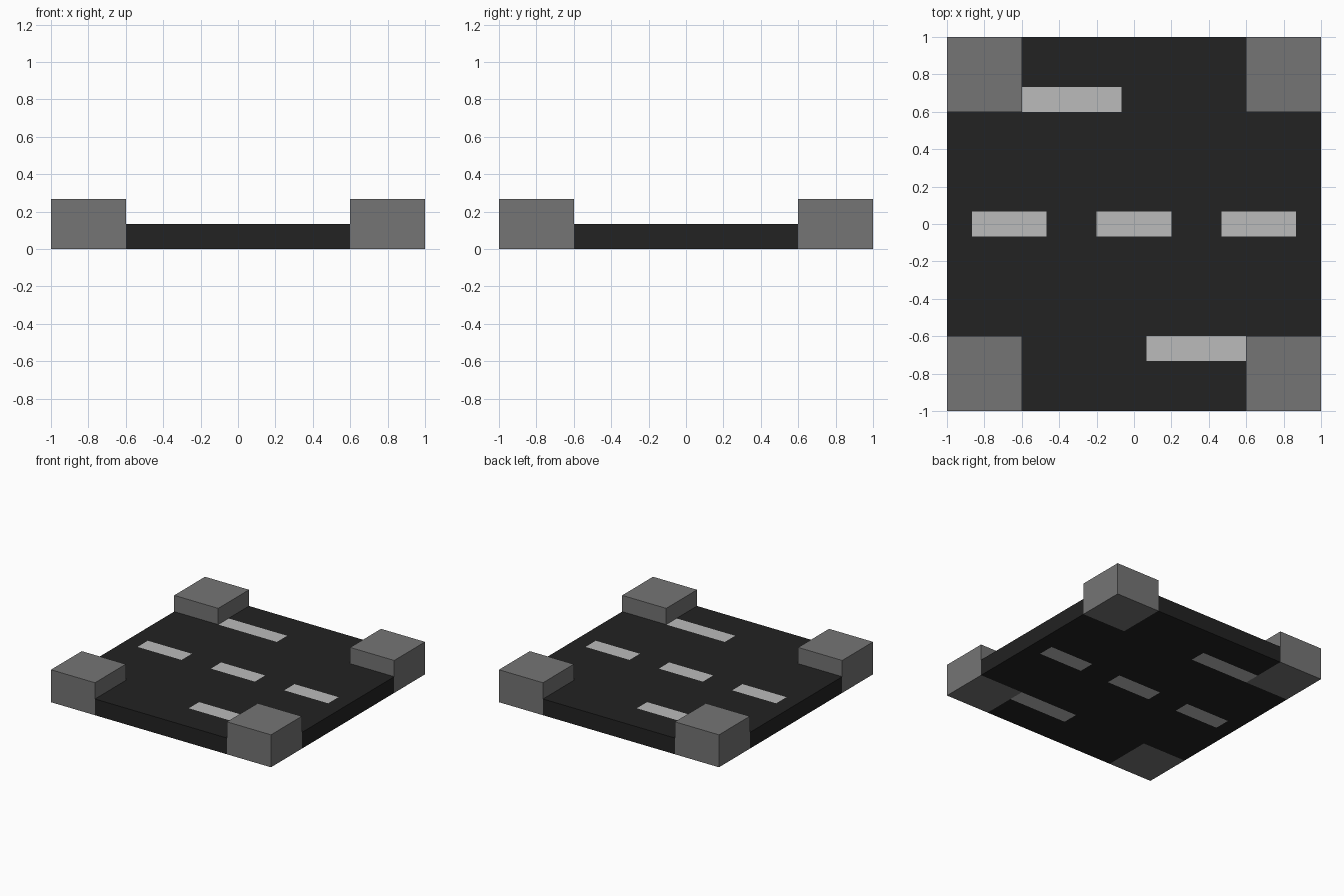
import bpy
import bmesh
from mathutils import Vector

if "Cube" in bpy.data.objects:
    bpy.data.objects.remove(bpy.data.objects["Cube"])

U = 1 / 15            # block unit: the tile is 30 units wide
ROAD_H, BLOCK_H = 2 * U, 4 * U


def material(name, srgb):
    lin = ((srgb / 255 + 0.055) / 1.055) ** 2.4
    m = bpy.data.materials.new(name)
    m.diffuse_color = (lin, lin, lin, 1)
    m.use_nodes = True
    m.node_tree.nodes["Principled BSDF"].inputs["Base Color"].default_value = m.diffuse_color
    return m


asphalt = material("asphalt_black", 0x22)
paint = material("line_light_grey", 0xBB)
concrete = material("pavement_grey", 0x75)


def finish(bm, name, mats):
    bmesh.ops.recalc_face_normals(bm, faces=bm.faces)
    mesh = bpy.data.meshes.new(name)
    bm.to_mesh(mesh)
    bm.free()
    for m in mats:
        mesh.materials.append(m)
    ob = bpy.data.objects.new(name, mesh)
    bpy.context.collection.objects.link(ob)


# Crossroad slab: plus-shaped outline, extruded upwards
bm = bmesh.new()
outline = [(1, -.6), (1, .6), (.6, .6), (.6, 1), (-.6, 1), (-.6, .6),
           (-1, .6), (-1, -.6), (-.6, -.6), (-.6, -1), (.6, -1), (.6, -.6)]
base = bm.faces.new([bm.verts.new((x, y, 0)) for x, y in outline])
top = bmesh.ops.extrude_face_region(bm, geom=[base], use_keep_orig=True)["geom"]
bmesh.ops.translate(bm, vec=(0, 0, ROAD_H),
                    verts=[v for v in top if isinstance(v, bmesh.types.BMVert)])
bmesh.ops.recalc_face_normals(bm, faces=bm.faces)

# Lane markings, in block units: x0, x1, y0, y1 (flush on top and underside)
stripes = [(-13, -7, -1, 1), (-3, 3, -1, 1), (7, 13, -1, 1),
           (-9, -1, 9, 11), (1, 9, -11, -9)]
cuts = [(Vector((1, 0, 0)), v) for v in sorted({v for s in stripes for v in s[:2]})]
cuts += [(Vector((0, 1, 0)), v) for v in sorted({v for s in stripes for v in s[2:]})]
for axis, v in cuts:
    bmesh.ops.bisect_plane(bm, geom=bm.verts[:] + bm.edges[:] + bm.faces[:],
                           dist=1e-5, plane_co=axis * v * U, plane_no=axis)
for f in bm.faces:
    c = f.calc_center_median() / U
    if abs(f.normal.z) > .5 and any(a < c.x < b and d < c.y < e for a, b, d, e in stripes):
        f.material_index = 1

# Drop slab walls hidden against the corner blocks, then tidy the cut lines
hidden = [f for f in bm.faces if abs(f.normal.z) < .5
          and max(abs(f.calc_center_median().x), abs(f.calc_center_median().y)) < .99]
bmesh.ops.delete(bm, geom=hidden, context='FACES')
bmesh.ops.dissolve_limit(bm, angle_limit=.01, verts=bm.verts[:], edges=bm.edges[:],
                         delimit={'MATERIAL'})
bmesh.ops.triangulate(bm, faces=bm.faces[:])
finish(bm, "road_slab", [asphalt, paint])

# Raised pavement corners
for sy, row in ((-1, "front"), (1, "back")):
    for sx, side in ((-1, "left"), (1, "right")):
        bm = bmesh.new()
        bmesh.ops.create_cube(bm, size=1)
        bmesh.ops.scale(bm, vec=(.4, .4, BLOCK_H), verts=bm.verts)
        bmesh.ops.translate(bm, vec=(.8 * sx, .8 * sy, BLOCK_H / 2), verts=bm.verts)
        finish(bm, f"pavement_corner_{row}_{side}", [concrete])
